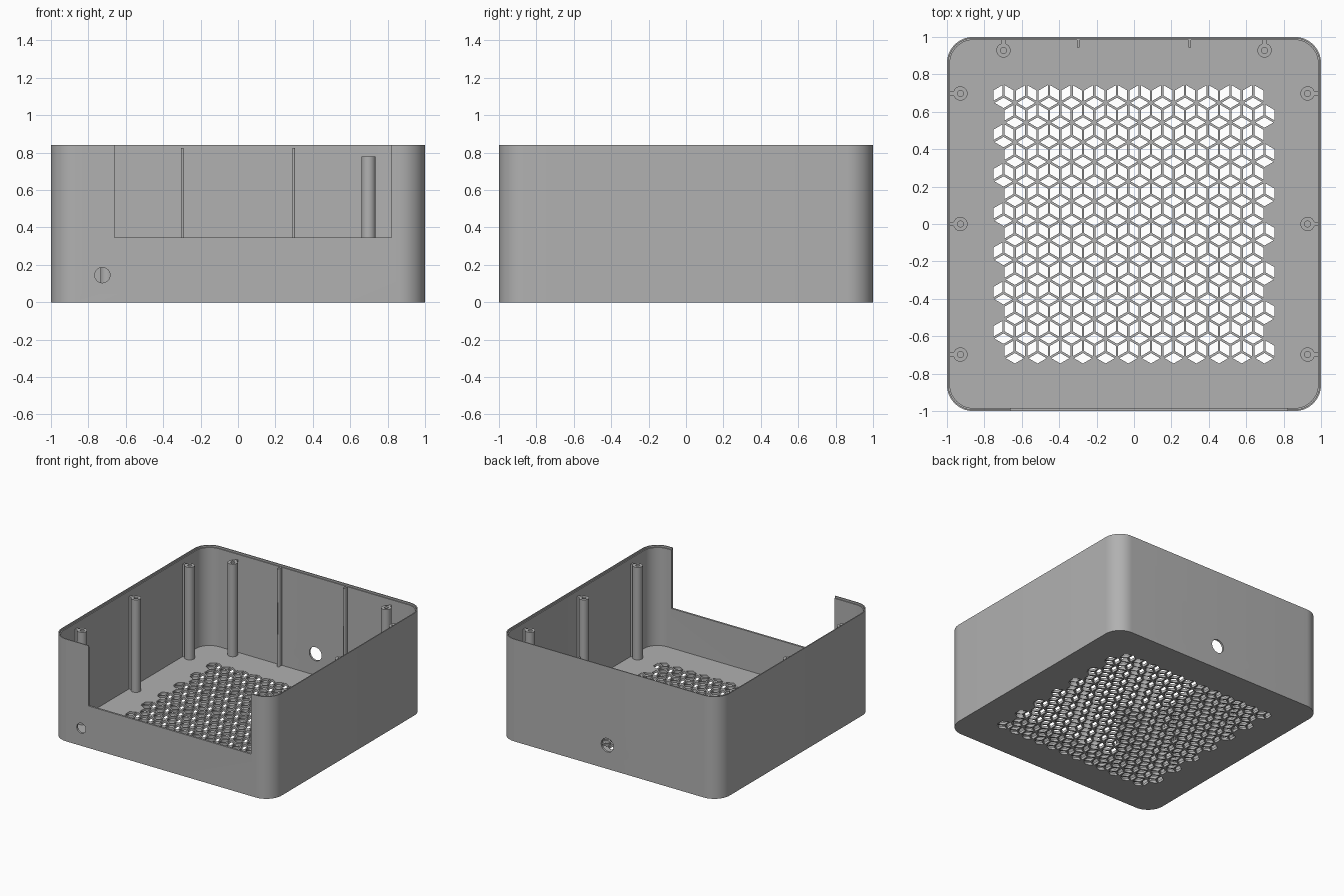
import bpy
import bmesh
from math import sin, cos, pi, sqrt, radians
from mathutils import Vector

cube = bpy.data.objects.get("Cube")
if cube:
    bpy.data.objects.remove(cube, do_unlink=True)

HEIGHT, LEDGE, FLOOR = 0.84, 0.825, 0.02
WALL, LIP, RADIUS = 0.016, 0.008, 0.14

gray = bpy.data.materials.new("plain_gray")
gray.use_nodes = True
gray.diffuse_color = (0.44, 0.44, 0.44, 1)
gray.node_tree.nodes["Principled BSDF"].inputs["Base Color"].default_value = gray.diffuse_color


def activate(ob):
    bpy.ops.object.select_all(action='DESELECT')
    ob.select_set(True)
    bpy.context.view_layer.objects.active = ob


def circle(x, y, r, n=32):
    return [(x + r * cos(2 * pi * i / n), y + r * sin(2 * pi * i / n)) for i in range(n)]


def rectangle(x0, x1, y0, y1):
    return [(x0, y0), (x1, y0), (x1, y1), (x0, y1)]


def rounded_square(inset, steps=12):
    r, c = RADIUS - inset, 1 - RADIUS
    pts = []
    for k, (sx, sy) in enumerate([(1, 1), (-1, 1), (-1, -1), (1, -1)]):
        for i in range(steps + 1):
            a = pi / 2 * (k + i / steps)
            pts.append((sx * c + r * cos(a), sy * c + r * sin(a)))
    return pts


def extrude(name, loops, z0, z1):
    """Solid from closed flat outlines; inner outlines become holes."""
    cu = bpy.data.curves.new(name, 'CURVE')
    cu.dimensions = '2D'
    cu.fill_mode = 'BOTH'
    cu.extrude = (z1 - z0) / 2
    for loop in loops:
        sp = cu.splines.new('POLY')
        sp.points.add(len(loop) - 1)
        for p, (x, y) in zip(sp.points, loop):
            p.co = (x, y, 0, 1)
        sp.use_cyclic_u = True
    ob = bpy.data.objects.new(name, cu)
    bpy.context.collection.objects.link(ob)
    activate(ob)
    bpy.ops.object.convert(target='MESH')
    ob = bpy.context.object
    bm = bmesh.new()
    bm.from_mesh(ob.data)
    bmesh.ops.remove_doubles(bm, verts=bm.verts, dist=0.0001)
    bmesh.ops.translate(bm, verts=bm.verts, vec=(0, 0, (z0 + z1) / 2))
    bmesh.ops.recalc_face_normals(bm, faces=bm.faces)
    bm.to_mesh(ob.data)
    bm.free()
    ob.data.materials.clear()
    ob.data.materials.append(gray)
    return ob


def smooth(ob):
    activate(ob)
    bpy.ops.object.shade_smooth_by_angle(angle=radians(30))


def cut(ob, cutter):
    activate(ob)
    mod = ob.modifiers.new("cut", 'BOOLEAN')
    mod.operation = 'DIFFERENCE'
    mod.solver = 'EXACT'
    mod.object = cutter
    bpy.ops.object.modifier_apply(modifier=mod.name)


# Walls: full-height outer skin and a lower liner that leaves a ledge at the rim
outer_wall = extrude("outer_wall", [rounded_square(0), rounded_square(LIP)], 0, HEIGHT)
wall_liner = extrude("wall_liner", [rounded_square(LIP), rounded_square(WALL)], 0, LEDGE)

# Front opening, small front hole and larger back hole
cutters = [extrude("opening_cutter", [rectangle(-0.66, 0.82, -1.1, -0.9)], 0.345, 1)]
for name, x, y, z, r in [("front_hole_cutter", -0.725, -1, 0.145, 0.041),
                         ("back_hole_cutter", 0.015, 1, 0.195, 0.056)]:
    bpy.ops.mesh.primitive_cylinder_add(vertices=32, radius=r, depth=0.2,
                                        location=(x, y, z), rotation=(pi / 2, 0, 0))
    bpy.context.object.name = name
    cutters.append(bpy.context.object)
for cutter in cutters:
    cutter.hide_render = True
    cut(outer_wall, cutter)
    cut(wall_liner, cutter)
for cutter in cutters:
    bpy.data.objects.remove(cutter, do_unlink=True)
smooth(outer_wall)
smooth(wall_liner)

# Floor with a vent grille: staggered hexagons, each split into three diamonds
PITCH, ROWS, COLUMNS, STRUT = 0.1213, 14, 12, 0.0125
SIDE = PITCH / sqrt(3)
SHRINK = 1 - STRUT / (PITCH / 2)
outlines = [rounded_square(WALL)]
for row in range(ROWS):
    for col in range(COLUMNS):
        shift = -PITCH / 4 if row % 2 == 0 else PITCH / 4
        hexagon = Vector(((col - (COLUMNS - 1) / 2) * PITCH + shift,
                          ((ROWS - 1) / 2 - row) * SIDE * 1.5))
        for angle in (30, 150, 270):
            d = Vector((cos(radians(angle)), sin(radians(angle))))
            short = d * SIDE / 2
            long = Vector((-d.y, d.x)) * PITCH / 2
            middle = hexagon + short
            outlines.append([tuple(middle + v * SHRINK) for v in (short, long, -short, -long)])
extrude("vented_floor", outlines, 0, FLOOR)

# Screw posts, each tied to its wall by a narrow web
POST_TOP, POST_R, BORE_R, OFFSET, WEB = 0.78, 0.038, 0.016, 0.928, 0.01
INNER = 1 - WALL / 2


def screw_post(name, x, y, web):
    smooth(extrude(name, [circle(x, y, POST_R), circle(x, y, BORE_R)], FLOOR, POST_TOP))
    extrude(name + "_web", [web], FLOOR, POST_TOP)


for side, s in (("left", 1), ("right", -1)):
    start, end = OFFSET + POST_R * 0.9, INNER
    for place, y in (("front", -0.698), ("middle", 0), ("back", 0.698)):
        xs = sorted((s * start, s * end))
        screw_post(f"{side}_{place}_post", s * OFFSET, y, rectangle(*xs, y - WEB, y + WEB))
    x = s * 0.698
    screw_post(f"back_wall_{side}_post", x, OFFSET, rectangle(x - WEB, x + WEB, start, end))
    # Thin stiffening rib on the back wall
    x = s * 0.298
    extrude(f"back_wall_{side}_rib", [rectangle(x - 0.007, x + 0.007, 0.945, INNER)], FLOOR, LEDGE)
